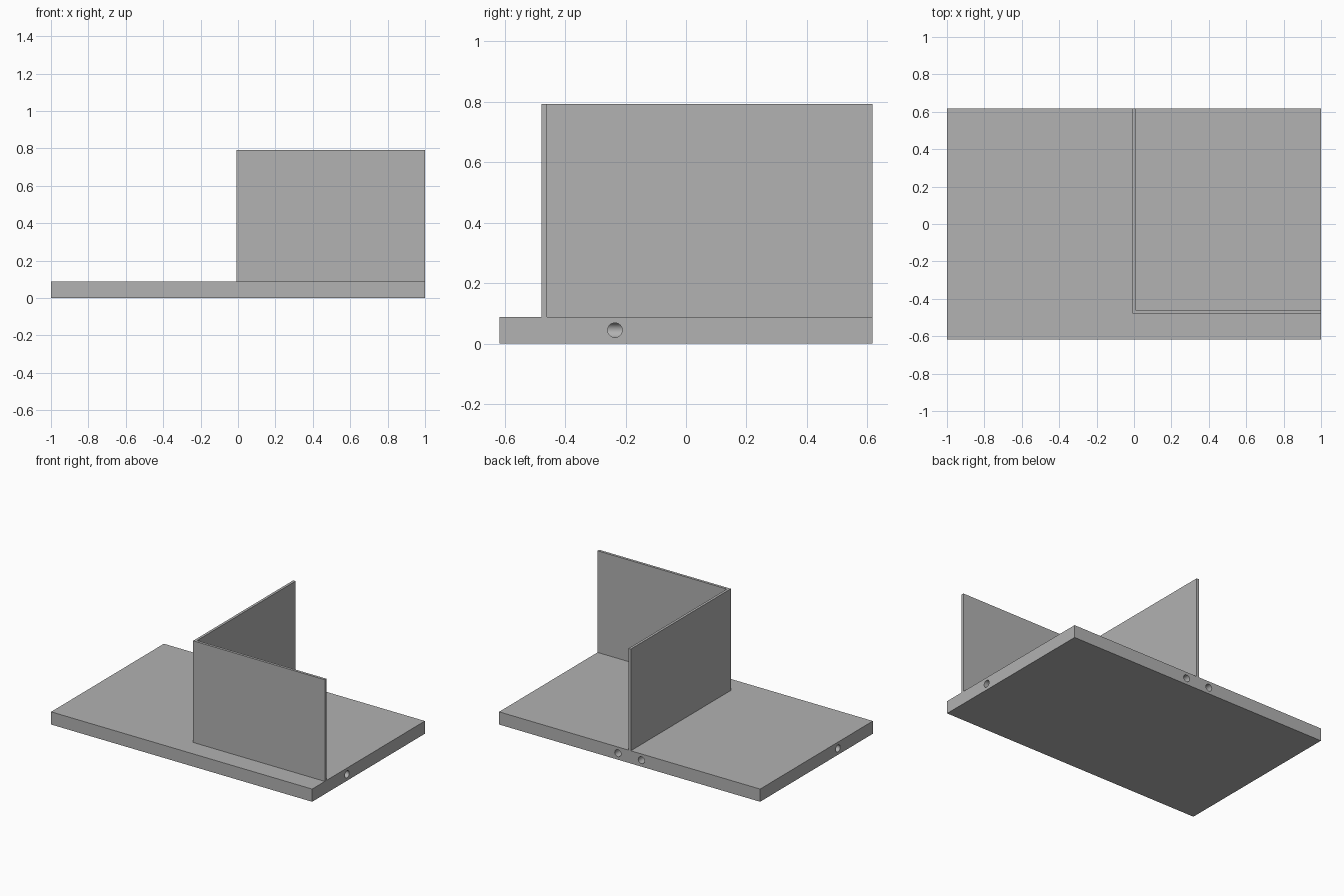
import bpy
import bmesh
from math import pi
from mathutils import Matrix

cube = bpy.data.objects.get("Cube")
if cube:
    bpy.data.objects.remove(cube, do_unlink=True)

HALF_X, HALF_Y = 1.0, 0.617
BASE_H, TOP = 0.088, 0.792
WALL = 0.009            # half the wall thickness
WALL_FRONT = -0.478
HOLE_R, HOLE_Z = 0.024, 0.0445
HOLE_X, HOLE_Y = 0.09, -0.235

grey = bpy.data.materials.new("plain grey")
grey.use_nodes = True
colour = (0.445, 0.445, 0.445, 1)
grey.diffuse_color = colour
grey.node_tree.nodes["Principled BSDF"].inputs["Base Color"].default_value = colour


def prism(name, outline, z0, z1):
    """Extrude a flat outline from z0 up to z1."""
    bm = bmesh.new()
    face = bm.faces.new([bm.verts.new((x, y, z0)) for x, y in outline])
    grown = bmesh.ops.extrude_face_region(bm, geom=[face])["geom"]
    verts = [v for v in grown if isinstance(v, bmesh.types.BMVert)]
    bmesh.ops.translate(bm, verts=verts, vec=(0, 0, z1 - z0))
    bmesh.ops.recalc_face_normals(bm, faces=bm.faces)
    mesh = bpy.data.meshes.new(name)
    bm.to_mesh(mesh)
    bm.free()
    mesh.materials.append(grey)
    obj = bpy.data.objects.new(name, mesh)
    bpy.context.collection.objects.link(obj)
    return obj


def drill(target, centre, length, axis):
    """Cut a round hole centred on a point, running along x or y."""
    rotation = Matrix.Rotation(pi / 2, 4, "Y" if axis == "x" else "X")
    bm = bmesh.new()
    bmesh.ops.create_cone(bm, cap_ends=True, segments=32, radius1=HOLE_R,
                          radius2=HOLE_R, depth=length,
                          matrix=Matrix.Translation(centre) @ rotation)
    mesh = bpy.data.meshes.new("hole_cutter")
    bm.to_mesh(mesh)
    bm.free()
    mesh.materials.append(grey)
    cutter = bpy.data.objects.new("hole_cutter", mesh)
    bpy.context.collection.objects.link(cutter)
    cutter.hide_render = True
    mod = target.modifiers.new("hole", "BOOLEAN")
    mod.operation, mod.solver, mod.object = "DIFFERENCE", "EXACT", cutter
    bpy.context.view_layer.objects.active = target
    bpy.ops.object.modifier_apply(modifier=mod.name)
    bpy.data.objects.remove(cutter, do_unlink=True)


# Base slab
base = prism("base", [(-HALF_X, -HALF_Y), (HALF_X, -HALF_Y),
                      (HALF_X, HALF_Y), (-HALF_X, HALF_Y)], 0, BASE_H)

# Two mirrored channels, each running in from a side and out at the back
OVER = 0.05
side_len = HALF_X + OVER - HOLE_X
back_len = HALF_Y + OVER - HOLE_Y
for side in (-1, 1):
    drill(base, (side * (HOLE_X + side_len / 2), HOLE_Y, HOLE_Z), side_len, "x")
    drill(base, (side * HOLE_X, HOLE_Y - HOLE_R + back_len / 2, HOLE_Z),
          back_len, "y")

# L-shaped upright: front panel and middle divider in one piece
inner_y = WALL_FRONT + 2 * WALL
prism("corner_wall", [(-WALL, WALL_FRONT), (HALF_X, WALL_FRONT),
                      (HALF_X, inner_y), (WALL, inner_y),
                      (WALL, HALF_Y), (-WALL, HALF_Y)], BASE_H, TOP)

# Round hole walls, crisp everywhere else
bpy.ops.object.select_all(action="DESELECT")
base.select_set(True)
bpy.context.view_layer.objects.active = base
bpy.ops.object.shade_smooth_by_angle(angle=pi / 6)
